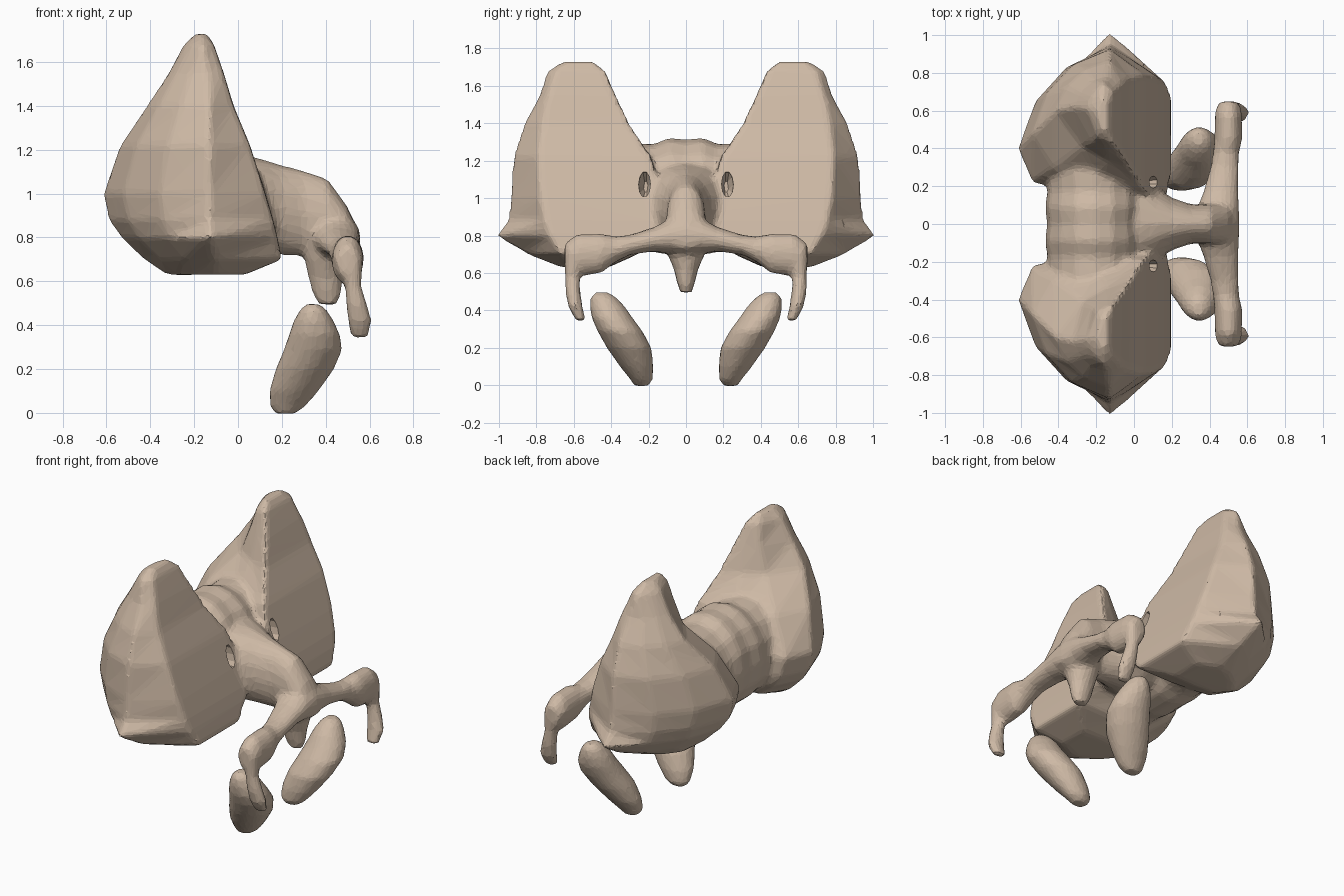
import bpy, bmesh, math
from mathutils import Vector

mat = bpy.data.materials.new("tan_bone")
mat.diffuse_color = (0.62, 0.49, 0.38, 1)


def loft(bm, rings):
    """Skin a list of closed point rings and cap both ends."""
    vs = [[bm.verts.new(p) for p in r] for r in rings]
    n = len(vs[0])
    for a, b in zip(vs, vs[1:]):
        for i in range(n):
            j = (i + 1) % n
            bm.faces.new((a[i], a[j], b[j], b[i]))
    bm.faces.new(vs[0])
    bm.faces.new(vs[-1])


def tube(bm, axis, sections, s=1, n=16):
    """Elliptical sections (cx, cy, cz, ra, rb) square to the given axis."""
    u, v = [k for k in range(3) if k != axis]
    rings = []
    for cx, cy, cz, ra, rb in sections:
        ring = []
        for i in range(n):
            t = 2 * math.pi * i / n
            p = Vector((cx, cy, cz))
            p[u] += ra * math.cos(t)
            p[v] += rb * math.sin(t)
            p.y *= s
            ring.append(p)
        rings.append(ring)
    loft(bm, rings)


def finish(bm, name):
    bmesh.ops.recalc_face_normals(bm, faces=bm.faces)
    me = bpy.data.meshes.new(name)
    bm.to_mesh(me)
    bm.free()
    me.materials.append(mat)
    ob = bpy.data.objects.new(name, me)
    bpy.context.collection.objects.link(ob)
    return ob


def soften(ob, voxel, steps, cutters=(), ratio=0.1):
    """Fuse parts, round them, cut the small holes, then reduce to facets."""
    m = ob.modifiers.new("fuse", 'REMESH')
    m.mode, m.voxel_size = 'VOXEL', voxel
    m = ob.modifiers.new("round", 'SMOOTH')
    m.factor, m.iterations = 0.5, steps
    for c in cutters:
        m = ob.modifiers.new("hole", 'BOOLEAN')
        m.operation, m.object = 'DIFFERENCE', c
    m = ob.modifiers.new("facets", 'DECIMATE')
    m.ratio = ratio


# side lobe levels: z, front x, inner y, front outer y, ridge x, ridge y,
#                   back x, back y, inner back x, inner back y, outward bulge
LOBE = [
    (1.728, -.14, .49, .64, -.17, .67, -.20, .60, -.18, .50, .0),
    (1.68, -.11, .425, .70, -.16, .745, -.25, .61, -.195, .46, .01),
    (1.55, -.065, .37, .74, -.14, .785, -.32, .62, -.22, .43, .025),
    (1.40, -.02, .30, .77, -.13, .865, -.42, .60, -.27, .41, .04),
    (1.22, .055, .18, .79, -.13, .925, -.54, .48, -.42, .29, .065),
    (1.00, .125, .13, .78, -.13, .94, -.615, .40, -.54, .22, .075),
    (0.88, .16, .14, .755, -.13, .95, -.59, .40, -.51, .22, .07),
    (0.80, .18, .16, .73, -.13, 1.02, -.535, .41, -.45, .23, .06),
    (0.70, .20, .26, .67, -.10, .85, -.43, .43, -.33, .28, .04),
    (0.63, .03, .42, .61, -.10, .67, -.33, .50, -.25, .42, .02),
]


def lobe(bm, s):
    rings = []
    for z, xf, yi, yfo, xr, yr, xb, yb, xc, yc, b in LOBE:
        ya = min(yr, .93)
        arc = [(xr + (xb - xr) * t - b * .9, ya + (yb - ya) * t + b) for t in (.33, .67)]
        pts = [(xf, yi), (xf, (yi + yfo) / 2), (xf, yfo), (xr, yr), *arc,
               (xb, yb), (xc, yc), ((xc + xf) / 2, (yc + yi) / 2 - b / 3)]
        rings.append([(x, s * y, z) for x, y in pts])
    loft(bm, rings)


body = bmesh.new()

# bridge between the lobes, with faint cross bands
tube(body, 1, [(-.21, -.4, 1.0, .26, .3), (-.21, -.17, 1.0, .25, .29), (-.21, -.09, 1.01, .262, .315),
               (-.21, 0, 1.005, .25, .31), (-.21, .09, 1.01, .262, .315),
               (-.21, .17, 1.0, .25, .29), (-.21, .4, 1.0, .26, .3)])

# forward neck
tube(body, 0, [(-.12, 0, .98, .28, .24), (.04, 0, .95, .255, .225), (.12, 0, .94, .19, .215),
               (.2, 0, .925, .14, .205), (.3, 0, .91, .105, .195), (.41, 0, .89, .105, .178),
               (.5, 0, .83, .10, .11), (.555, 0, .77, .07, .04)])

# hanging point under the neck
tube(body, 2, [(.40, 0, .80, .11, .11), (.40, 0, .71, .10, .105), (.40, 0, .62, .08, .066),
               (.405, 0, .55, .068, .05), (.41, 0, .495, .045, .033)])

for s in (1, -1):
    lobe(body, s)
    # crossbar arm
    tube(body, 1, [(.44, -.02, .80, .12, .12), (.446, .08, .797, .112, .095),
                   (.46, .17, .78, .095, .066),
                   (.48, .3, .75, .077, .054), (.487, .38, .725, .07, .07),
                   (.50, .45, .705, .075, .107), (.50, .58, .695, .072, .115),
                   (.50, .65, .69, .05, .07)], s)
    # hooked leg at the end of the arm
    tube(body, 2, [(.50, .6, .72, .072, .05), (.525, .608, .58, .038, .04),
                   (.54, .605, .5, .048, .042), (.555, .592, .42, .058, .039),
                   (.555, .56, .34, .042, .027)], s)
body = finish(body, "winged_body")

# hole cutters beside the neck
cutters = []
for s in (1, -1):
    bm = bmesh.new()
    tube(bm, 0, [(.0, .215, 1.06, .012, .03), (.05, .22, 1.07, .03, .07),
                 (.2, .225, 1.08, .035, .07)], s, 10)
    c = finish(bm, "hole_cutter")
    c.hide_render = True
    c.hide_set(True)
    cutters.append(c)
soften(body, 0.016, 9, cutters)

# loose bean-shaped pads
for s, side in ((1, "back"), (-1, "front")):
    bm = bmesh.new()
    tube(bm, 2, [(.215, .238, -.004, .045, .038), (.226, .238, .03, .081, .06),
                 (.255, .264, .1, .113, .09), (.305, .304, .2, .134, .12),
                 (.343, .354, .29, .134, .121), (.349, .395, .36, .116, .11),
                 (.345, .42, .42, .091, .094), (.343, .442, .47, .062, .068),
                 (.342, .45, .496, .03, .035)], s)
    soften(finish(bm, side + "_pad"), 0.015, 5, (), 0.2)
